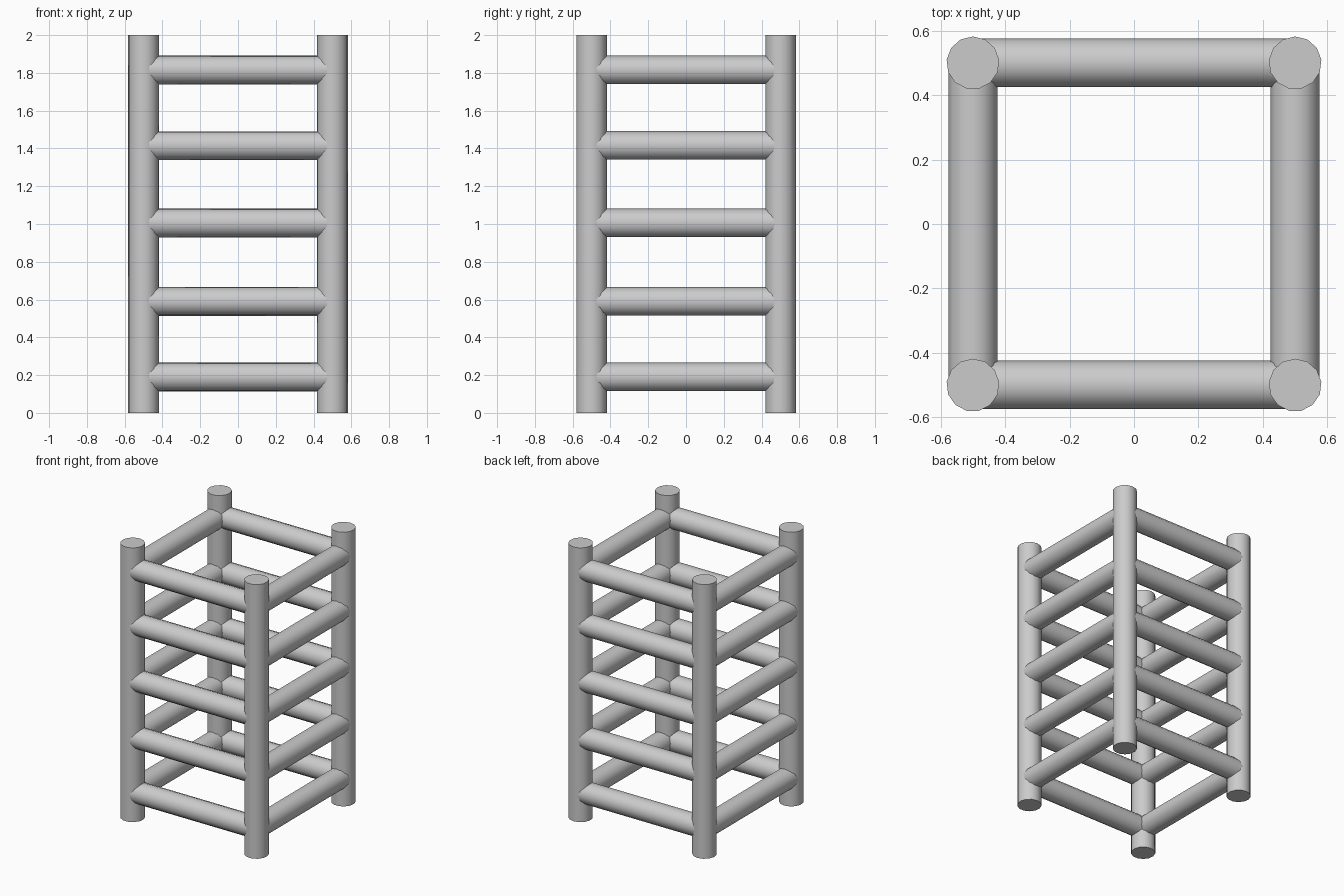
import bpy
from math import pi

if "Cube" in bpy.data.objects:
    bpy.data.objects.remove(bpy.data.objects["Cube"])

SIDES = 13

def rod(name, loc, radius, length, rot=(0, 0, 0)):
    bpy.ops.mesh.primitive_cylinder_add(vertices=SIDES, radius=radius, depth=length,
                                        location=loc, rotation=rot)
    ob = bpy.context.object
    ob.name = name
    bpy.ops.object.shade_smooth_by_angle(angle=pi / 4)
    return ob

# Four upright posts
for sx in (-1, 1):
    for sy in (-1, 1):
        rod("post", (sx * 0.5, sy * 0.5, 1), 0.082, 2)

# Five levels of rungs, one along each side
for z in (0.19, 0.59, 1.005, 1.415, 1.815):
    for s in (-1, 1):
        rod("side_to_side_rung", (0, s * 0.5, z), 0.0765, 1, (0, pi / 2, 0))
        rod("front_to_back_rung", (s * 0.5, 0, z), 0.0765, 1, (pi / 2, 0, 0))
